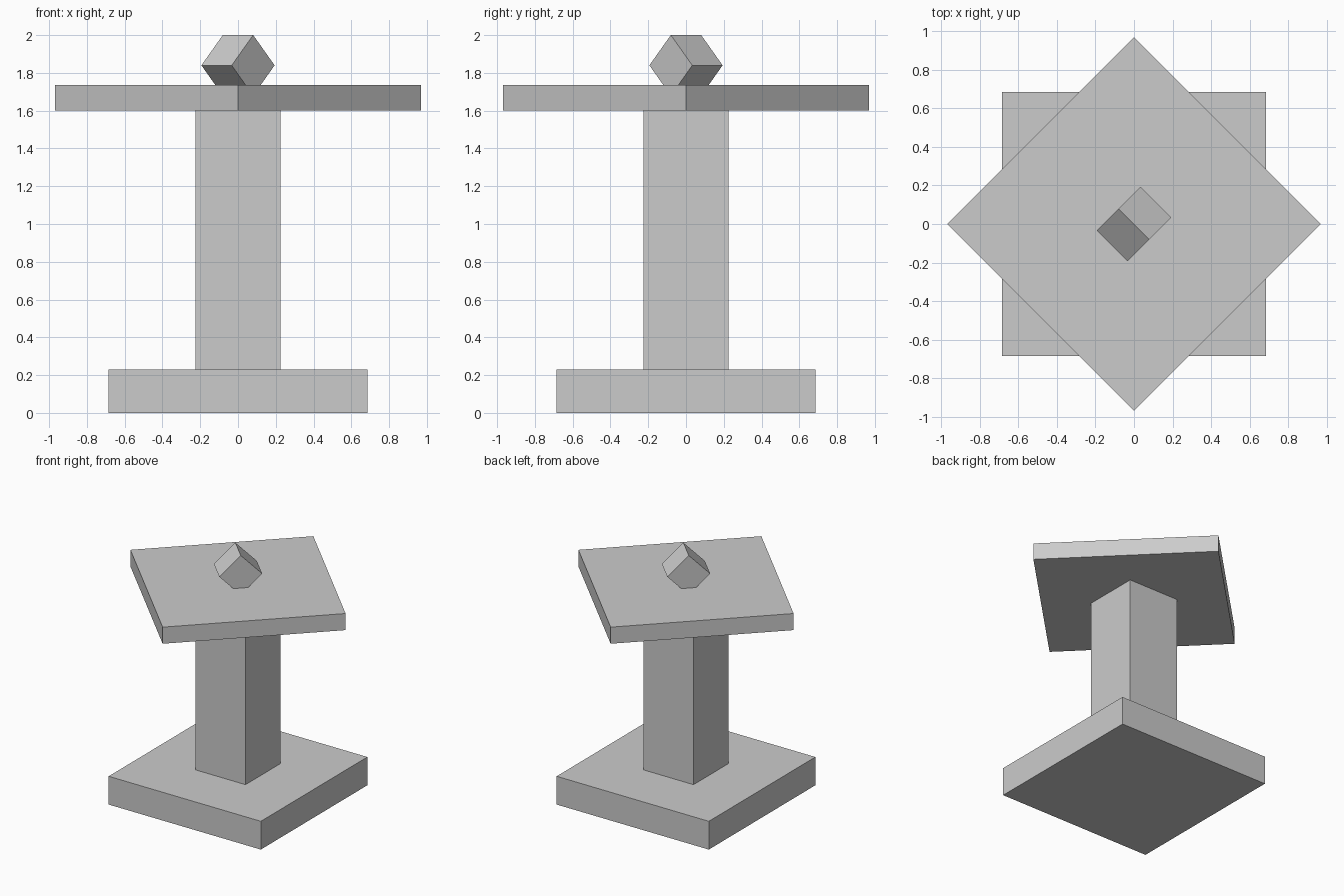
import bpy
from math import radians

if "Cube" in bpy.data.objects:
    bpy.data.objects.remove(bpy.data.objects["Cube"])


def block(name, size, center, rotation=(0, 0, 0)):
    """Add a box with applied size, centred at a point and turned in degrees."""
    bpy.ops.mesh.primitive_cube_add(size=1, location=center,
                                    rotation=[radians(a) for a in rotation])
    obj = bpy.context.object
    obj.name = name
    obj.scale = size
    bpy.ops.object.transform_apply(location=False, rotation=False, scale=True)
    return obj


# Square foot
block("base", (1.37, 1.37, 0.23), (0, 0, 0.115))

# Square post
block("column", (0.452, 0.452, 1.37), (0, 0, 0.915))

# Top slab, turned to a diamond
block("top_plate", (1.37, 1.37, 0.135), (0, 0, 1.6675), (0, 0, 45))

# Cube standing on its edge, sunk into the slab
block("knob", (0.227, 0.227, 0.227), (0, 0, 1.84), (45, 0, -45))
